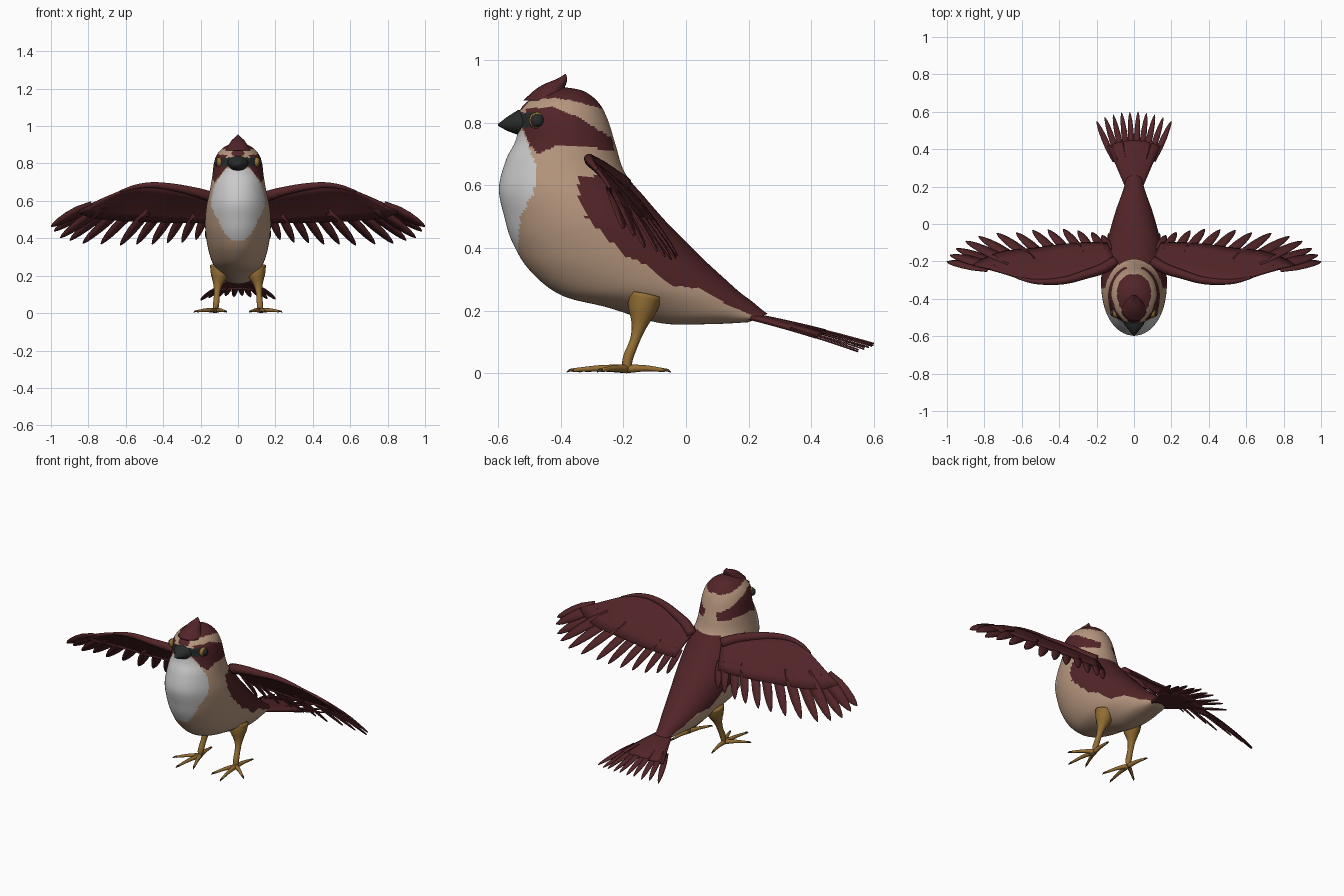
import bpy, bmesh, math
from mathutils import Vector as V

if "Cube" in bpy.data.objects:
    bpy.data.objects.remove(bpy.data.objects["Cube"], do_unlink=True)


def material(name, *rgb):
    m = bpy.data.materials.new(name)
    m.use_nodes = True
    m.diffuse_color = (*rgb, 1)
    shader = next(n for n in m.node_tree.nodes if n.type == 'BSDF_PRINCIPLED')
    shader.inputs["Base Color"].default_value = (*rgb, 1)
    shader.inputs["Roughness"].default_value = 0.8
    return m


maroon = material("maroon feathers", .085, .018, .021)
tan = material("tan feathers", .47, .31, .21)
white = material("white bib", .60, .59, .59)
gold = material("golden legs", .30, .16, .035)
charcoal = material("charcoal beak", .022, .024, .024)
claw_brown = material("claw brown", .07, .045, .02)


def build(name, verts, faces, mats, rule=None, thickness=0):
    mesh = bpy.data.meshes.new(name)
    mesh.from_pydata(verts, [], faces)
    bm = bmesh.new()
    bm.from_mesh(mesh)
    bmesh.ops.recalc_face_normals(bm, faces=bm.faces)
    for f in bm.faces:
        f.smooth = True
        if rule:
            f.material_index = rule(f.calc_center_median())
    bm.to_mesh(mesh)
    bm.free()
    ob = bpy.data.objects.new(name, mesh)
    bpy.context.collection.objects.link(ob)
    for m in mats:
        mesh.materials.append(m)
    if thickness:
        mod = ob.modifiers.new("thickness", 'SOLIDIFY')
        mod.thickness, mod.offset = thickness, 0
    return ob


def smooth_path(keys, count):
    """Sample a smooth curve through key tuples of any length."""
    out, last = [], len(keys) - 1
    for i in range(count):
        s = i / (count - 1) * last
        k = min(int(s), last - 1)
        t = s - k
        rows = [keys[min(max(k + d, 0), last)] for d in (-1, 0, 1, 2)]
        out.append([b + t * ((c - a) + t * ((2*a - 5*b + 4*c - d) + t * (3*b - a - 3*c + d))) / 2
                    for a, b, c, d in zip(*rows)])
    return out


def loft(name, rings, mats, rule=None):
    n = len(rings[0])
    verts = [p for r in rings for p in r]
    faces = [(i*n + j, i*n + (j+1) % n, (i+1)*n + (j+1) % n, (i+1)*n + j)
             for i in range(len(rings) - 1) for j in range(n)]
    faces += [tuple(range(n)), tuple(range(len(verts) - n, len(verts)))]
    return build(name, verts, faces, mats, rule)


def ellipse(centre, a, b, n):
    c, a, b = V(centre), V(a), V(b)
    return [c + a * math.cos(2*math.pi*j/n) + b * math.sin(2*math.pi*j/n) for j in range(n)]


def tube(name, keys, mat, count=10, sides=10):
    """Round tube through keys of x, y, z, radius."""
    pts = smooth_path(keys, count)
    rings = []
    for i, p in enumerate(pts):
        d = (V(pts[min(i+1, count-1)][:3]) - V(pts[max(i-1, 0)][:3])).normalized()
        u = d.orthogonal() if abs(d.z) > .99 else d.cross(V((0, 0, 1)))
        u.normalize()
        rings.append(ellipse(p[:3], u * p[3], d.cross(u) * p[3], sides))
    return loft(name, rings, [mat])


def inside(poly, y, z):
    hit = False
    for (y1, z1), (y2, z2) in zip(poly, poly[1:] + poly[:1]):
        if (z1 > z) != (z2 > z) and y < (y2 - y1) * (z - z1) / (z2 - z1) + y1:
            hit = not hit
    return hit


# Plumage patches as side outlines (y, z)
crown = [(-.6, .835), (-.525, .84), (-.5, .87), (-.42, .88), (-.36, .87), (-.27, .845), (-.25, 1), (-.6, 1)]
mask = [(-.51, .845), (-.42, .85), (-.35, .82), (-.235, .75), (-.23, .71), (-.3, .72),
        (-.42, .725), (-.47, .7), (-.5, .73), (-.52, .78)]
mantle = [(-.34, .63), (-.345, .58), (-.32, .5), (-.2, .38), (-.12, .34), (-.05, .28),
          (.05, .27), (.13, .22), (.27, .16), (.4, .3), (0, .63)]
bib = [(-.7, .78), (-.52, .775), (-.5, .72), (-.475, .65), (-.485, .58), (-.53, .5), (-.535, .39), (-.7, .39)]


def plumage(c):
    if c.y < -.48 and .785 < c.z < .832:
        return 3
    if any(inside(p, c.y, c.z) for p in (crown, mask, mantle)):
        return 0
    return 2 if inside(bib, c.y, c.z) else 1


# Body and head: stations of front y, z, back y, z, half width
stations = [
    (-.42, .912, -.4, .914, .008), (-.5, .872, -.33, .902, .072), (-.535, .83, -.28, .865, .112),
    (-.535, .79, -.25, .81, .129), (-.545, .74, -.225, .73, .137), (-.575, .68, -.195, .64, .15),
    (-.597, .59, -.13, .56, .168), (-.58, .5, -.06, .48, .176), (-.555, .42, 0, .42, .172),
    (-.5, .33, .06, .36, .16), (-.4, .25, .12, .305, .14), (-.25, .21, .17, .26, .115),
    (-.08, .16, .21, .23, .085), (.08, .157, .24, .205, .06), (.2, .163, .26, .19, .045)]
rings = []
for fy, fz, by, bz, w in smooth_path(stations, 130):
    rings.append(ellipse((0, (fy+by)/2, (fz+bz)/2), (0, (fy-by)/2, (fz-bz)/2), (w, 0, 0), 112))
loft("body", rings, [maroon, tan, white, charcoal], plumage)

# Crest and beak
crest = [(-.45, .87, .07), (-.435, .905, .047), (-.415, .925, .033), (-.395, .94, .016), (-.385, .955, .002)]
loft("crest", [ellipse((0, y, z), (r, 0, 0), (0, r, 0), 20) for y, z, r in smooth_path(crest, 14)], [maroon])
beak = [(-.49, .803, .06, .036), (-.535, .801, .054, .04), (-.57, .796, .026, .023), (-.6, .793, .003, .003)]
loft("beak", [ellipse((0, y, z), (a, 0, 0), (0, 0, b), 16) for y, z, a, b in beak], [charcoal])


def fan(name, roots, tips, normal, widths, camber, thickness):
    """Overlapping pointed feathers growing out of a covert panel."""
    normal = V(normal).normalized()

    def at(i, f):
        r, t = V(roots[i]), V(tips[i])
        return r.lerp(t, f) + normal * camber * f * (1 - f)

    # Covert panel
    cols, steps, n = 6, 0.62 / 5, len(roots)
    verts = [at(i, j * steps) for i in range(n) for j in range(cols)]
    faces = [(i*cols + j, i*cols + j + 1, (i+1)*cols + j + 1, (i+1)*cols + j)
             for i in range(n - 1) for j in range(cols - 1)]
    build(name + "_coverts", verts, faces, [maroon], thickness=thickness)
    # Feather blades
    verts, faces = [], []
    for i in range(n):
        across = normal.cross(V(tips[i]) - V(roots[i])).normalized()
        layer = normal * (.003 if i % 2 else -.003)
        start = len(verts)
        for f, w in ((.4, .6), (.6, 1), (.75, .95), (.88, .7), (.96, .38), (1, .06)):
            half = across * w * widths[i]
            verts += [at(i, f) + layer - half, at(i, f) + layer + half]
        faces += [(k, k+1, k+3, k+2) for k in range(start, start + 10, 2)]
    build(name + "_feathers", verts, faces, [maroon], thickness=.005)


wing_roots = [(.1, -.2, .6), (.17, -.24, .63), (.26, -.27, .655), (.36, -.3, .675),
              (.46, -.31, .685), (.55, -.305, .675), (.63, -.285, .65)]
wing_tips = [(.17, -.06, .4), (.3, -.035, .38), (.46, -.03, .37), (.63, -.045, .365),
             (.83, -.065, .375), (.95, -.13, .405), (1, -.2, .465)]
feather_count = 13

for side, sign in (("left", 1), ("right", -1)):
    def flip(points):
        return [(sign * p[0], *p[1:]) for p in points]

    # Wing
    widths = [.021 + .013 * i / feather_count for i in range(feather_count)]
    fan(side + "_wing", flip(smooth_path(wing_roots, feather_count)),
        flip(smooth_path(wing_tips, feather_count)), (sign * .08, .74, .67), widths, .06, .012)
    arm = [(*p, r) for p, r in zip(wing_roots, (.03, .028, .024, .02, .016, .012, .006))]
    tube(side + "_wing_arm", flip(arm), maroon, 20)

    # Eye
    for part, x, r, mat in (("eye_ring", .1, .027, gold), ("eye", .112, .021, charcoal)):
        eye = [ellipse((sign * (x + r * .7 * math.cos(a)), -.475, .807),
                       (0, r * math.sin(a), 0), (0, 0, r * math.sin(a)), 16)
               for a in [math.pi * (k + .1) / 8.2 for k in range(9)]]
        loft(side + "_" + part, eye, [mat])

    # Leg
    leg = [(.095, -.13, .25, .055), (.1, -.14, .2, .045), (.108, -.15, .15, .024),
           (.113, -.165, .1, .016), (.117, -.185, .05, .017), (.12, -.19, .012, .014)]
    tube(side + "_leg", flip(leg), gold, 16, 12)

    # Toes and claws
    for toe, x, y in (("inner", .068, -.32), ("middle", .145, -.36), ("outer", .22, -.27), ("hind", .135, -.07)):
        hip, end = V((.12, -.19, .014)), V((x, y, .01))
        mid = hip.lerp(end, .5) + V((0, 0, .004))
        tube(f"{side}_{toe}_toe", flip([(*hip, .014), (*mid, .01), (*end, .006)]), gold, 7, 8)
        tip = end + (end - hip).normalized() * .022
        tube(f"{side}_{toe}_claw", flip([(*end, .006), (*tip.lerp(end, .5), .005), (tip.x, tip.y, .003, .001)]),
             claw_brown, 5, 6)

# Tail fan, drooping toward its outer feathers
spread = [i / 4.5 - 1 for i in range(10)]
fan("tail", [(.042 * s, .19, .19 - .01 * s * s) for s in spread],
    [(.2 * s, .6 - .05 * s * s, .092 - .02 * s * s) for s in spread],
    (0, .27, .96), [.0165] * len(spread), .02, .014)
